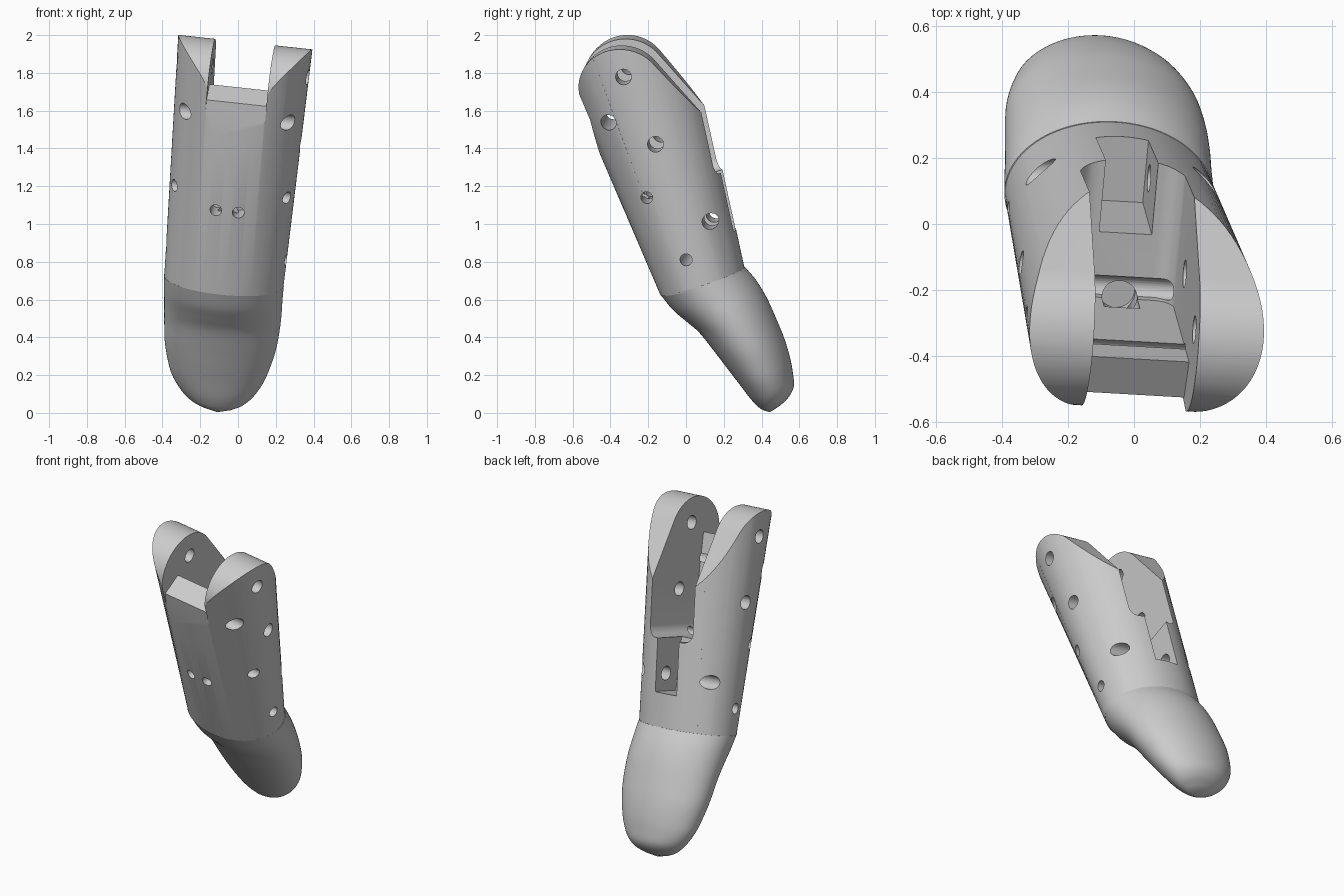
import bpy, bmesh
from math import cos, sin, pi, radians
from mathutils import Vector, Matrix

if "Cube" in bpy.data.objects:
    bpy.data.objects.remove(bpy.data.objects["Cube"])

# Tilted frame of the sleeve: u across, v to the back, w along the axis
W = Vector((0.09, -0.32, 1)).normalized()
U = Vector((1, -0.06, -0.1))
U = (U - W * U.dot(W)).normalized()
V = W.cross(U)
FRAME = Matrix.Translation((-0.075, 0.0875, 0.695)) @ Matrix((U, V, W)).transposed().to_4x4()


def loft(name, rings, pole=None):
    """Skin closed rings of points, cap the start, close the end on a pole or cap."""
    bm = bmesh.new()
    vs = [[bm.verts.new(p) for p in r] for r in rings]
    n = len(rings[0])
    for a, b in zip(vs, vs[1:]):
        for i in range(n):
            bm.faces.new((a[i], a[(i + 1) % n], b[(i + 1) % n], b[i]))
    bm.faces.new(vs[0])
    if pole is None:
        bm.faces.new(vs[-1])
    else:
        p = bm.verts.new(pole)
        for i in range(n):
            bm.faces.new((vs[-1][i], vs[-1][(i + 1) % n], p))
    bmesh.ops.recalc_face_normals(bm, faces=bm.faces)
    me = bpy.data.meshes.new(name)
    bm.to_mesh(me)
    bm.free()
    ob = bpy.data.objects.new(name, me)
    bpy.context.collection.objects.link(ob)
    return ob


def prism(pts, axis, lo, hi):
    """Extrude a 2D profile along u (0), v (1) or w (2)."""
    def place(p, t):
        q = list(p)
        q.insert(axis, t)
        return Vector(q)
    return loft("cutter", [[place(p, t) for p in pts] for t in (lo, hi)])


def arc(cx, cy, r, a0, a1, n):
    return [(cx + r * cos(radians(a0 + (a1 - a0) * i / n)),
             cy + r * sin(radians(a0 + (a1 - a0) * i / n))) for i in range(n + 1)]


def circle(cx, cy, r):
    return arc(cx, cy, r, 0, 360, 28)[:-1]


def boolean(ob, cutter, op="DIFFERENCE"):
    m = ob.modifiers.new("cut", "BOOLEAN")
    m.operation, m.object, m.solver = op, cutter, "EXACT"
    bpy.context.view_layer.objects.active = ob
    bpy.ops.object.modifier_apply(modifier=m.name)
    bpy.data.objects.remove(cutter)


def smooth(ob, angle):
    bpy.ops.object.select_all(action="DESELECT")
    ob.select_set(True)
    bpy.context.view_layer.objects.active = ob
    bpy.ops.object.shade_smooth_by_angle(angle=radians(angle))


N = 96
ANG = [2 * pi * i / N for i in range(N)]

# Sleeve: tapered elliptical body
sleeve = loft("sleeve", [[((0.317 + 0.03 * w) * cos(t), (0.233 + 0.0967 * w) * sin(t), w)
                          for t in ANG] for w in (0, 1.4)])

# Rounded cheek outline seen from the side
outline = [(-0.6, -0.5), (0.6, -0.5), (0.6, 0.16)] + arc(-0.08, 1.12, 0.23, 24.3, 180, 32) \
    + [(-0.33, 1.05), (-0.6, 0.8)]
boolean(sleeve, prism(outline, 0, -0.6, 0.6), "INTERSECT")

# Slot between the cheeks, open to the back, with rounded lower corners
slot = [(0.16, 1.7), (-0.16, 1.7)] + arc(-0.1, 0.59, 0.06, 180, 270, 8) + arc(0.1, 0.59, 0.06, 270, 360, 8)
boolean(sleeve, prism(slot, 1, -0.16, 0.6))

# Front opening above the bridge, and the flat on its face
bridge = [(-0.31, 0.79), (-0.288, 1.086), (-0.1, 1.155), (-0.1, 1.7), (-0.7, 1.7), (-0.7, 0.79)]
boolean(sleeve, prism(bridge, 0, -0.16, 0.16))

# Narrow slot lower on the back
boolean(sleeve, prism([(-0.08, 0.21), (0.08, 0.21), (0.08, 0.65), (-0.08, 0.65)], 1, 0.048, 0.6))

# Cross holes through both sides
for v, w, r in [(-0.038, 1.193, 0.042), (-0.194, 0.98, 0.042), (0.014, 0.80, 0.042),
                (-0.12, 0.54, 0.032), (0.16, 0.316, 0.042), (-0.02, 0.164, 0.032)]:
    boolean(sleeve, prism(circle(v, w, r), 0, -0.6, 0.6))

# Pair of front holes and the well they meet in the slot floor
for u in (-0.06, 0.06):
    boolean(sleeve, prism(circle(u, 0.477, 0.031), 1, -0.6, -0.13))
boolean(sleeve, prism(circle(0, -0.165, 0.055), 2, 0.43, 0.62))
sleeve.matrix_world = FRAME
smooth(sleeve, 25)

# Fingertip: front y, z, back y, z, centre x, half width of each section
SECTIONS = [
    (-0.135, 0.63, 0.31, 0.77, -0.075, 0.317), (-0.07, 0.55, 0.37, 0.70, -0.078, 0.313),
    (0.0, 0.49, 0.425, 0.61, -0.080, 0.310), (0.07, 0.43, 0.475, 0.50, -0.085, 0.305),
    (0.15, 0.33, 0.52, 0.39, -0.094, 0.294), (0.215, 0.245, 0.55, 0.29, -0.102, 0.272),
    (0.28, 0.16, 0.565, 0.21, -0.108, 0.243), (0.34, 0.08, 0.57, 0.14, -0.110, 0.195),
    (0.385, 0.032, 0.545, 0.085, -0.110, 0.140), (0.412, 0.014, 0.50, 0.04, -0.110, 0.080)]


def spline(rows, steps):
    """Catmull-Rom interpolation between section rows."""
    out = []
    for i in range(len(rows) - 1):
        quad = [rows[min(max(j, 0), len(rows) - 1)] for j in range(i - 1, i + 3)]
        for s in range(steps):
            t = s / steps
            out.append([0.5 * (2 * b + (c - a) * t + (2 * a - 5 * b + 4 * c - d) * t * t
                               + (3 * b - a - 3 * c + d) * t ** 3) for a, b, c, d in zip(*quad)])
    return out + [list(rows[-1])]


rings = []
for fy, fz, by, bz, cx, a in spline(SECTIONS, 5):
    centre = Vector((cx, (fy + by) / 2, (fz + bz) / 2))
    back = Vector((0.045 * (by - fy), (by - fy) / 2, (bz - fz) / 2))
    side = Vector((1, -0.06, -0.1)) * a
    rings.append([centre + side * cos(t) + back * sin(t) for t in ANG])
fingertip = loft("fingertip", rings, (-0.11, 0.445, 0.004))
smooth(fingertip, 50)
